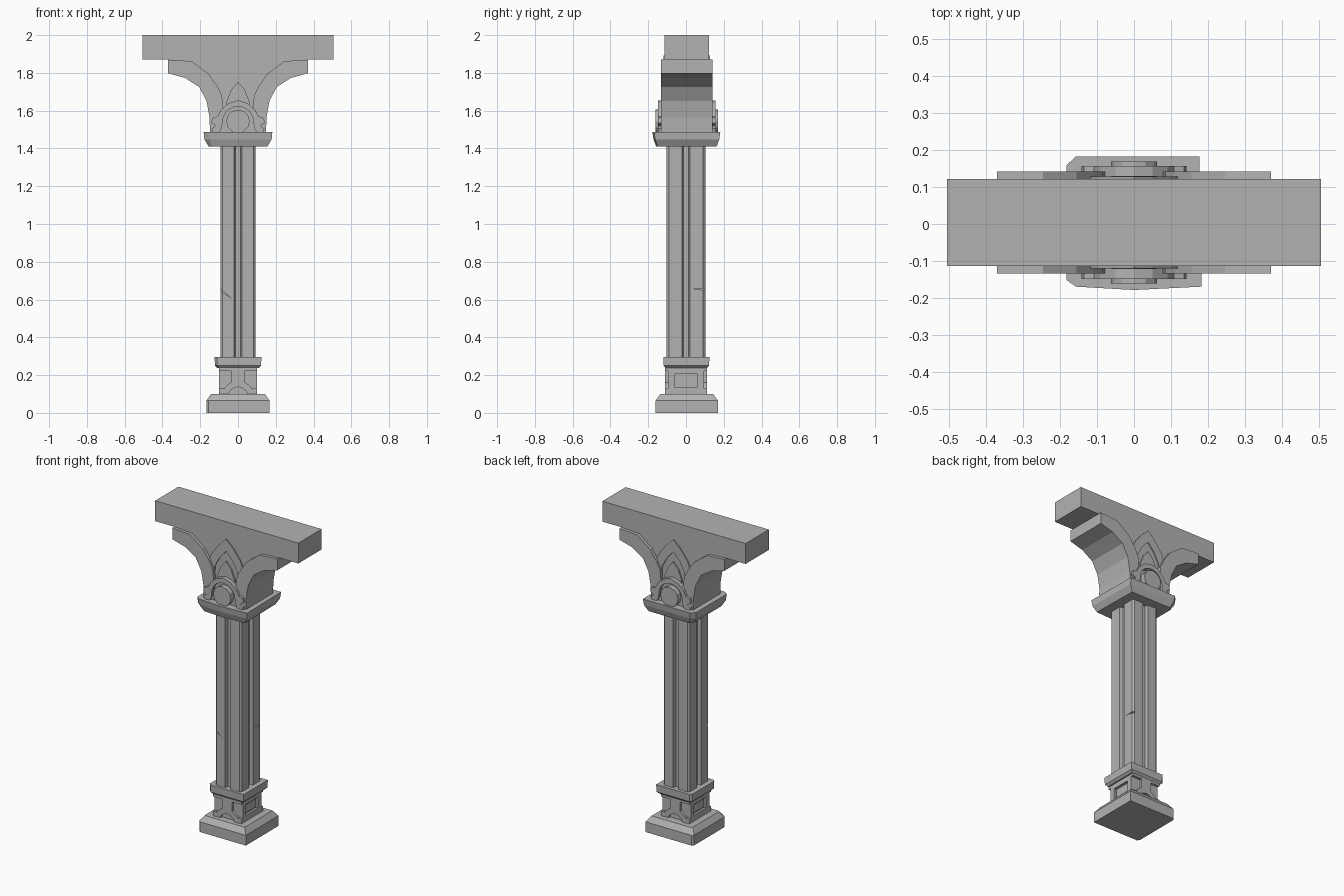
import bpy, bmesh, math
from mathutils import Vector

if "Cube" in bpy.data.objects:
    bpy.data.objects.remove(bpy.data.objects["Cube"])

stone = bpy.data.materials.new("grey stone")
stone.diffuse_color = (0.45, 0.45, 0.45, 1)
stone.use_nodes = True
stone.node_tree.nodes["Principled BSDF"].inputs["Base Color"].default_value = stone.diffuse_color
YC = 0.004  # depth centre of the upper parts


def finish(name, bm):
    bmesh.ops.recalc_face_normals(bm, faces=bm.faces)
    me = bpy.data.meshes.new(name)
    bm.to_mesh(me)
    bm.free()
    me.materials.append(stone)
    ob = bpy.data.objects.new(name, me)
    bpy.context.collection.objects.link(ob)
    return ob


def loft(bm, rings):
    """Skin a list of equal-length rings and cap both ends."""
    vs = [[bm.verts.new(p) for p in r] for r in rings]
    n = len(vs[0])
    for a, b in zip(vs, vs[1:]):
        for i in range(n):
            bm.faces.new((a[i], a[(i + 1) % n], b[(i + 1) % n], b[i]))
    bm.faces.new(vs[0])
    bm.faces.new(vs[-1])


def add_prism(bm, pts, y0, y1):
    loft(bm, [[(x, y, z) for x, z in pts] for y in (y0, y1)])


def prism(name, pts, half):
    """Front outline carried through the full depth."""
    bm = bmesh.new()
    add_prism(bm, pts, YC - half, YC + half)
    return finish(name, bm)


def relief(name, outlines, inner, outer, yc=YC):
    """Raised outlines on both the front and back."""
    bm = bmesh.new()
    for pts in outlines:
        for s in (-1, 1):
            add_prism(bm, pts, yc + s * inner, yc + s * outer)
    return finish(name, bm)


def stack(name, plan, levels, yc=0.0):
    """Unit plan outline scaled per level: (z, half x, half y)."""
    bm = bmesh.new()
    loft(bm, [[(x * sx, yc + y * sy, z) for x, y in plan] for z, sx, sy in levels])
    return finish(name, bm)


def mirror(pts):
    return [(-x, z) for x, z in pts]


def whole(half):
    """Close a right-hand outline (top to bottom) with its mirror."""
    return half + [(-x, z) for x, z in reversed(half) if x > 0]


def arc(r, z, a0, a1, n):
    return [(r * math.cos(math.radians(a0 + (a1 - a0) * i / n)),
             z + r * math.sin(math.radians(a0 + (a1 - a0) * i / n))) for i in range(n + 1)]


def cut(ob, cutter):
    cutter.hide_render = True
    cutter.hide_set(True)
    m = ob.modifiers.new("cut", 'BOOLEAN')
    m.object = cutter
    m.solver = 'EXACT'


SQUARE = [(-1, -1), (1, -1), (1, 1), (-1, 1)]
CHIPPED = [(-.86, -.95), (0, -1), (1, -.95), (.97, 1), (-.86, 1), (-1, .87), (-1, -.85)]

# Base: plinth, carved block and collar
stack("plinth", [(-.93, -1), (1, -1), (1, 1), (-.93, 1), (-1, .93), (-1, -.93)],
      [(0, .168, .165), (.065, .168, .165), (.1, .142, .14)], .004)
block = stack("base_block", SQUARE, [(.09, .1, .094), (.25, .1, .094)])
stack("base_collar", [(-.9, -1), (1, -1), (1, 1), (-.9, 1), (-1, .9), (-1, -.9)],
      [(.237, .108, .108), (.25, .122, .12), (.297, .124, .122)], .002)

# Side panels of the block: sunk frame with a raised centre
bm = bmesh.new()
for s in (-1, 1):
    loft(bm, [[(s * x, y * .06, .172 + z * .035) for y, z in SQUARE] for x in (.086, .13)])
cut(block, finish("panel_cutter", bm))
bm = bmesh.new()
for s in (-1, 1):
    loft(bm, [[(s * x, y * .05, .172 + z * .026) for y, z in SQUARE] for x in (.08, .092)])
finish("panel_centre", bm)

# Front and back of the block: arch, post and rails
arch = arc(.085, .085, 10, 170, 10) + arc(.052, .085, 170, 10, 10)
post = [(-.035, .155), (.035, .155), (.035, .24), (-.035, .24)]
rail = [(-.1, .222), (.1, .222), (.1, .24), (-.1, .24)]
foot = [(.075, .095), (.1, .095), (.1, .13), (.075, .13)]
relief("base_arch", [arch, post, rail, foot, mirror(foot)], .09, .11, 0)

# Shaft: chamfered square with a groove down each face
X, Y, C, G, D = .093, .103, .012, .02, .022
q = [(-X + C, -Y), (-G, -Y), (-G + .006, -Y + D), (G - .006, -Y + D), (G, -Y), (X - C, -Y),
     (X, -Y + C), (X, -G), (X - D, -G + .006), (X - D, G - .006), (X, G), (X, Y - C)]
shaft = stack("shaft", q + [(-x, -y) for x, y in q], [(.29, 1, 1), (1.42, 1, 1)])

# Thin cracks in the shaft
bm = bmesh.new()
add_prism(bm, [(-.12, .672), (-.095, .658), (-.035, .607), (-.095, .648), (-.12, .66)], -.13, -.085)
loft(bm, [[(x, y, z) for y, z in [(.035, .654), (.12, .661), (.12, .65)]] for x in (.08, .12)])
cut(shaft, finish("crack_cutter", bm))

# Capital slab with chipped corners
stack("capital", CHIPPED, [(1.41, .155, .16), (1.448, .178, .174), (1.488, .182, .18)], .002)

# Beam, spandrel and curved brackets
prism("beam", [(-.505, 1.87), (.505, 1.87), (.505, 2), (-.505, 2)], .117)
under = [(.37, 1.798), (.28, 1.773), (.205, 1.725), (.166, 1.65), (.151, 1.565), (.148, 1.48)]
over = [(.075, 1.48), (.074, 1.58), (.085, 1.68), (.11, 1.73), (.155, 1.795), (.245, 1.862), (.37, 1.87)]
prism("spandrel", whole([(.36, 1.875)] + [(x - .01, z + .005) for x, z in under]), .117)
prism("bracket_right", under + over, .137)
prism("bracket_left", mirror(under + over), .137)

# Nested pointed arches
outer = [(0, 1.892), (.05, 1.845), (.1, 1.78), (.125, 1.72), (.13, 1.5)]
middle = [(0, 1.815), (.045, 1.765), (.08, 1.7), (.09, 1.5)]
inner = [(0, 1.752), (.036, 1.71), (.06, 1.65), (.066, 1.5)]
side = outer + middle[::-1]
relief("pointed_arch", [side, mirror(side)], .11, .124)
relief("inner_arch", [whole(inner)], .11, .126)

# Scrolled hood around the round boss
hood = [(0, 1.655), (.05, 1.64), (.09, 1.605), (.108, 1.57), (.135, 1.562), (.142, 1.535),
        (.118, 1.52), (.14, 1.505), (.135, 1.485), (.1, 1.485), (.085, 1.51)]
hood += arc(.082, 1.54, 0, 90, 5)
relief("hood", [hood, mirror(hood)], .11, .152)
relief("hood_back", [whole([(0, 1.62), (.08, 1.59), (.09, 1.485)])], .11, .132)
relief("boss", [arc(.062, 1.543, 0, 330, 11)], .11, .165)
